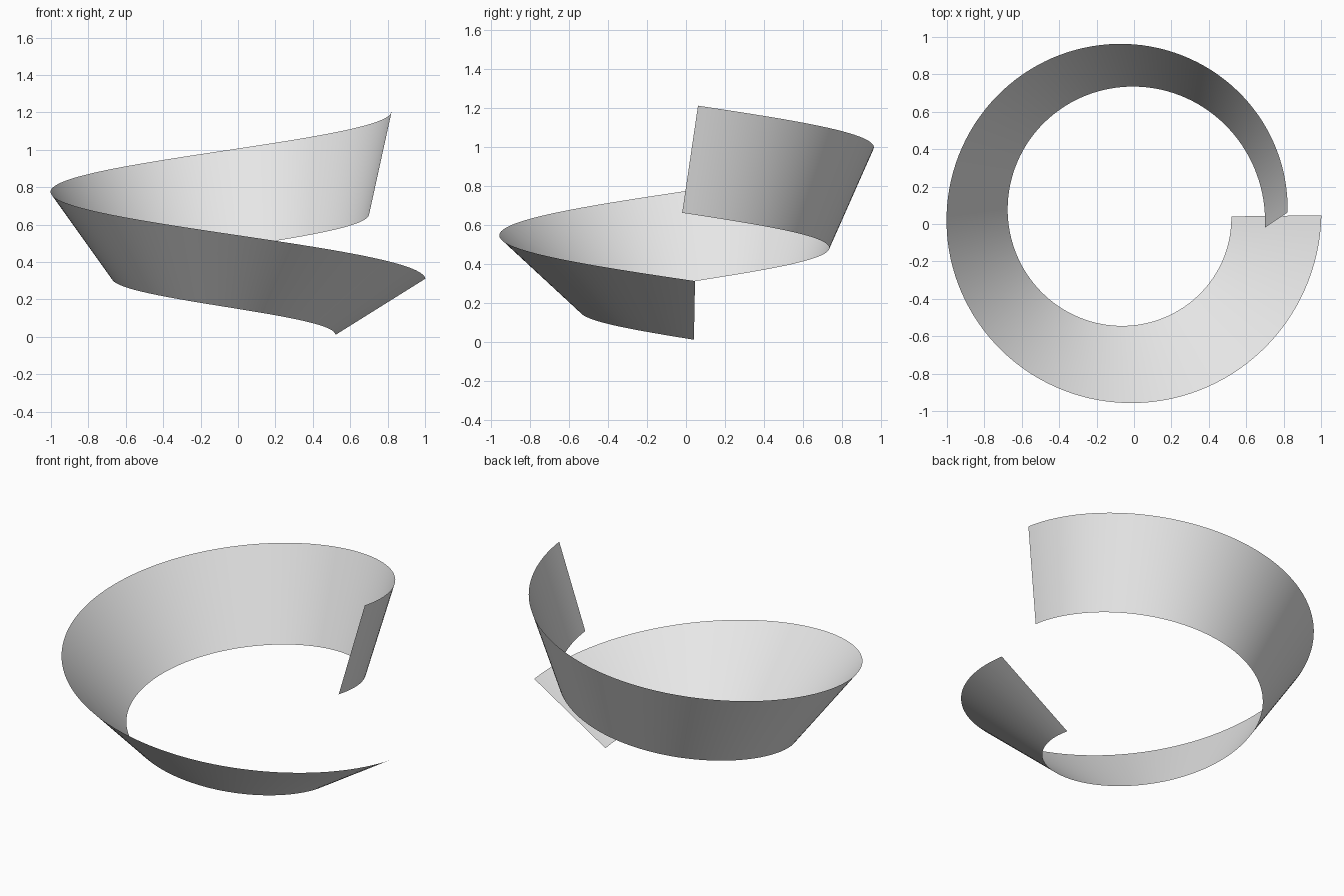
import bpy
import bmesh
from math import sin, cos, radians
from mathutils import Vector

cube = bpy.data.objects.get("Cube")
if cube:
    bpy.data.objects.remove(cube, do_unlink=True)

# Ribbon dimensions
CENTRE = Vector((-0.039, 0.049, 0))
RADIUS = 0.80
HALF_WIDTH = 0.284
Z_START, Z_END = 0.16, 0.935
TILT_START, TILT_END = 32, 78
SEGMENTS = 128


def lerp(a, b, u):
    return a + (b - a) * u


# One rising clockwise turn, tilting from a shallow slope to nearly upright
bm = bmesh.new()
rows = []
for i in range(SEGMENTS + 1):
    u = i / SEGMENTS
    angle = -radians(lerp(0.4, 362, u))
    tilt = radians(lerp(TILT_START, TILT_END, u))
    radial = Vector((cos(angle), sin(angle), 0))
    forward = Vector((sin(angle), -cos(angle), 0))
    middle = CENTRE + radial * RADIUS + Vector((0, 0, lerp(Z_START, Z_END, u)))
    up = (Vector((0, 0, 1)) - forward * lerp(0.03, 0.155, u)).normalized()
    across = (radial * cos(tilt) + up * sin(tilt)) * HALF_WIDTH
    rows.append([bm.verts.new(middle + across * s) for s in (-1, 0, 1)])

for a, b in zip(rows, rows[1:]):
    for j in range(2):
        bm.faces.new((a[j], a[j + 1], b[j + 1], b[j])).smooth = True
bmesh.ops.recalc_face_normals(bm, faces=bm.faces)

mesh = bpy.data.meshes.new("spiral_ribbon")
bm.to_mesh(mesh)
bm.free()

# Plain grey surface
grey = bpy.data.materials.new("light_grey")
grey.use_nodes = True
colour = (0.8, 0.8, 0.8, 1)
grey.diffuse_color = colour
grey.node_tree.nodes["Principled BSDF"].inputs["Base Color"].default_value = colour
mesh.materials.append(grey)

ribbon = bpy.data.objects.new("spiral_ribbon", mesh)
bpy.context.collection.objects.link(ribbon)
